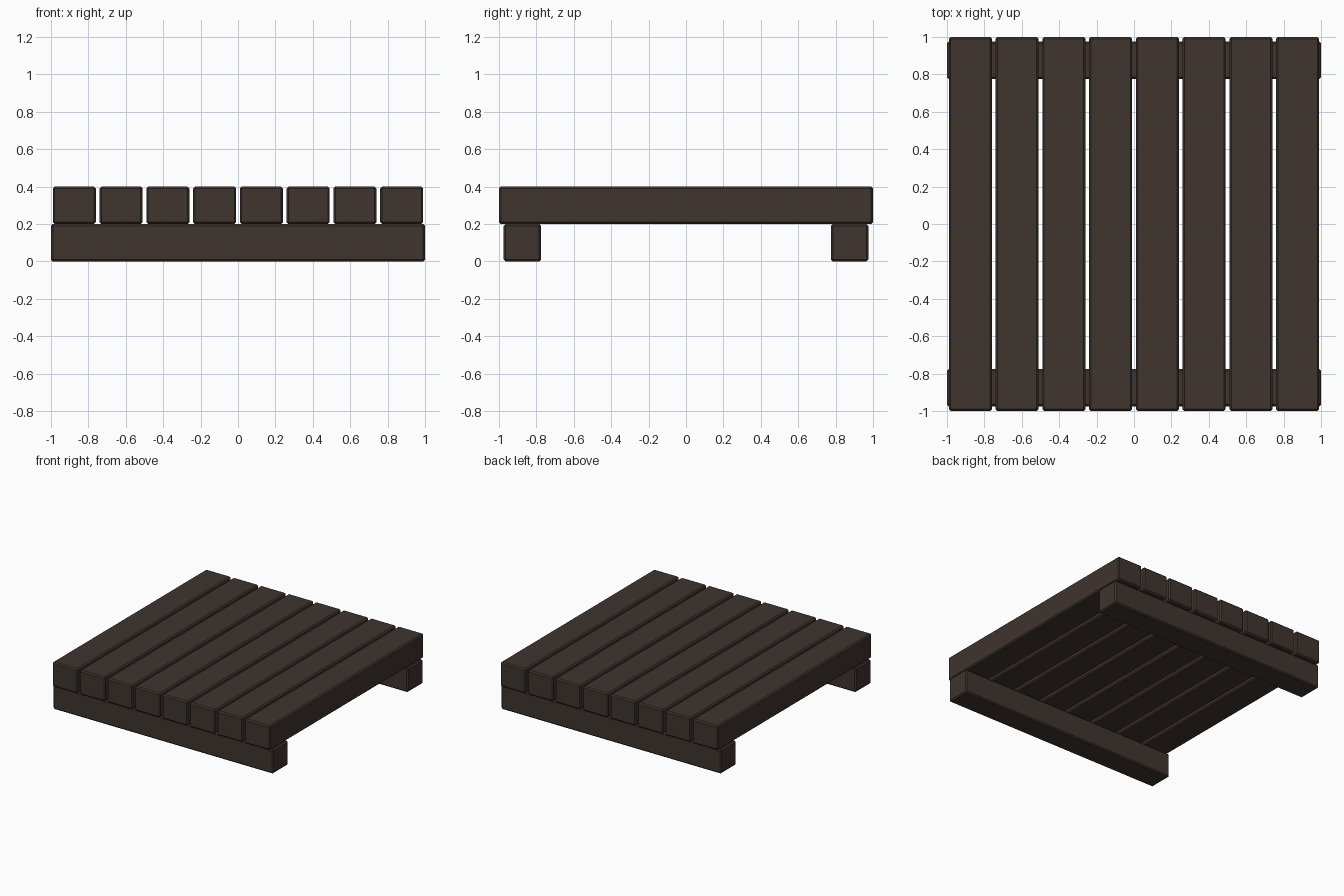
import bpy

if "Cube" in bpy.data.objects:
    bpy.data.objects.remove(bpy.data.objects["Cube"])

wood = bpy.data.materials.new("dark_wood")
wood.diffuse_color = (0.05, 0.035, 0.028, 1)
wood.use_nodes = True
wood.node_tree.nodes["Principled BSDF"].inputs["Base Color"].default_value = wood.diffuse_color


def timber(name, size, centre):
    # Squared timber with a small chamfer on every edge
    bpy.ops.mesh.primitive_cube_add(size=1, location=centre)
    ob = bpy.context.object
    ob.name = name
    ob.scale = size
    bpy.ops.object.transform_apply(location=False, rotation=False, scale=True)
    bevel = ob.modifiers.new("chamfer", 'BEVEL')
    bevel.width = 0.01
    bevel.segments = 1
    ob.data.materials.append(wood)
    return ob


# Two cross beams underneath
for name, y in (("front_beam", -0.875), ("back_beam", 0.875)):
    timber(name, (2.0, 0.2, 0.2), (0, y, 0.1))

# Eight deck planks on top
for i in range(8):
    timber(f"plank_{i + 1}", (0.23, 2.0, 0.2), (-0.875 + 0.25 * i, 0, 0.3))
